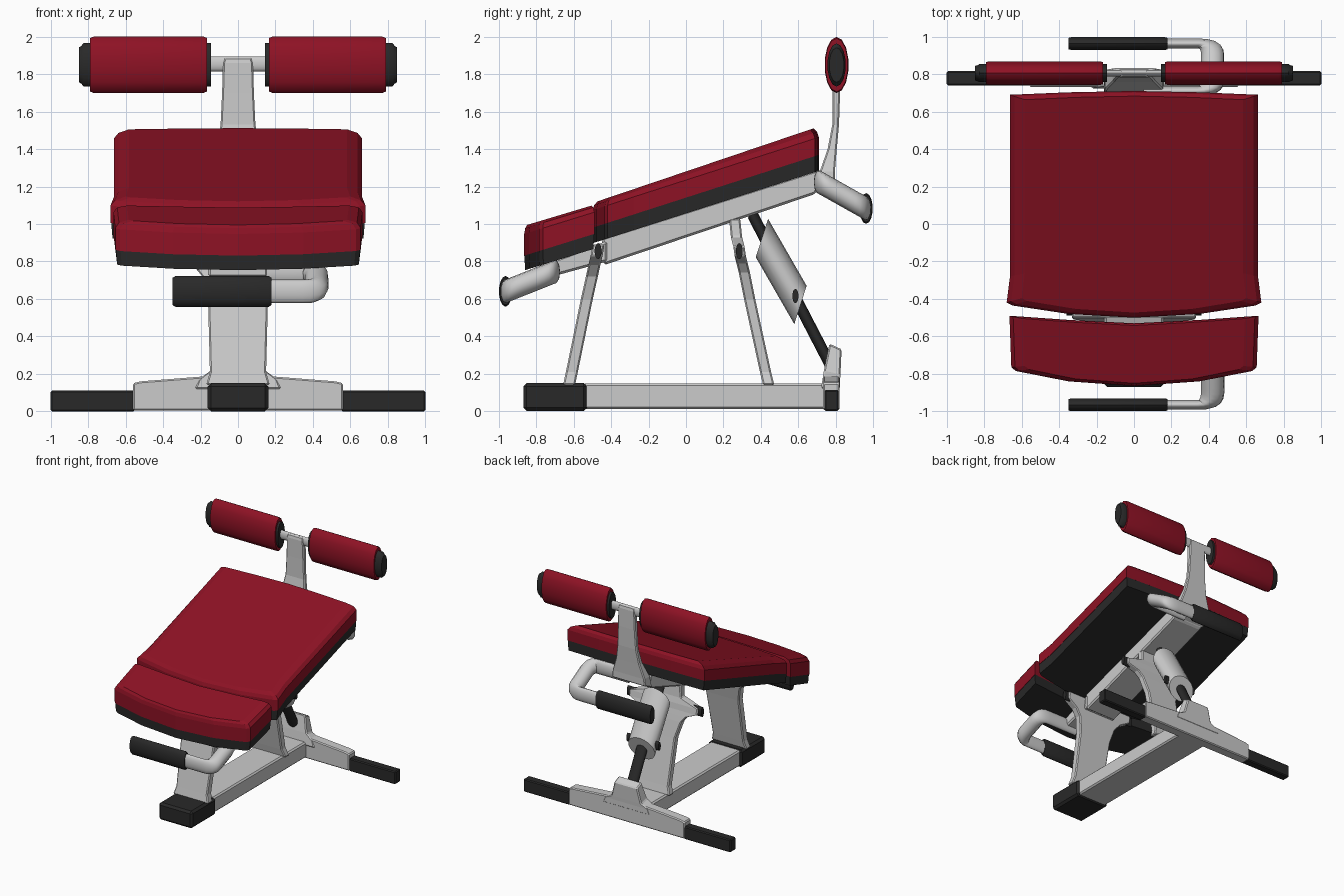
import bpy, bmesh
from mathutils import Vector

if "Cube" in bpy.data.objects:
    bpy.data.objects.remove(bpy.data.objects["Cube"])

S = 0.43  # round parts are flattened along y by this factor


def material(name, col):
    m = bpy.data.materials.new(name)
    m.diffuse_color = (*col, 1)
    m.use_nodes = True
    m.node_tree.nodes["Principled BSDF"].inputs["Base Color"].default_value = m.diffuse_color
    return m


RED = material("red_vinyl", (0.27, 0.006, 0.018))
DARK = material("dark_rubber", (0.022, 0.022, 0.022))
GREY = material("painted_steel", (0.55, 0.55, 0.55))


def finish(bm, name, mat, bevel=0.0, smooth=False):
    bmesh.ops.recalc_face_normals(bm, faces=bm.faces)
    me = bpy.data.meshes.new(name)
    bm.to_mesh(me)
    bm.free()
    ob = bpy.data.objects.new(name, me)
    bpy.context.collection.objects.link(ob)
    me.materials.append(mat)
    if smooth:
        shade(ob)
    if bevel:
        b = ob.modifiers.new("bevel", 'BEVEL')
        b.width, b.segments = bevel, 1
        b.limit_method = 'ANGLE'
    return ob


def shade(ob):
    bpy.ops.object.select_all(action='DESELECT')
    ob.select_set(True)
    bpy.context.view_layer.objects.active = ob
    bpy.ops.object.shade_smooth_by_angle(angle=0.7)


def loft(name, rings, mat, bevel=0.0, smooth=False):
    """Skin closed rings of equal point count and cap the ends."""
    bm = bmesh.new()
    vs = [[bm.verts.new(p) for p in r] for r in rings]
    n = len(vs[0])
    for a, b in zip(vs, vs[1:]):
        for i in range(n):
            j = (i + 1) % n
            bm.faces.new((a[i], a[j], b[j], b[i]))
    bm.faces.new(vs[0])
    bm.faces.new(vs[-1])
    return finish(bm, name, mat, bevel, smooth)


def plate(name, rows, mat=GREY, bevel=0.008):
    """Upright plate from rows of (half width, y0, y1, z at y0, z at y1)."""
    return loft(name, [[(-w, y0, z0), (w, y0, z0), (w, y1, z1), (-w, y1, z1)]
                       for w, y0, y1, z0, z1 in rows], mat, bevel)


def prism(name, yz, x0, x1, mat=GREY, bevel=0.012):
    return loft(name, [[(x, y, z) for y, z in yz] for x in (x0, x1)], mat, bevel)


def rod(name, a, b, r, mat, n=14, ends=()):
    """Flattened cylinder a to b; ends = (t, radius factor) pairs along it."""
    a, b = Vector((a[0], a[1] / S, a[2])), Vector((b[0], b[1] / S, b[2]))
    q = (b - a).to_track_quat('Z', 'Y')
    rings = []
    for t, k in ends or ((0, 1), (1, 1)):
        bm = bmesh.new()
        ring = bmesh.ops.create_circle(bm, segments=n, radius=r * k)['verts']
        pts = [q @ v.co + a.lerp(b, t) for v in ring]
        rings.append([(p.x, p.y * S, p.z) for p in pts])
        bm.free()
    return loft(name, rings, mat, smooth=True)


def pad(name, half, layers, mat):
    """Cushion from a half outline; layers = (x scale, y scale, z at y=0, slope)."""
    outline = half + [(-x, y) for x, y in reversed(half) if x > 0]
    ys = [y for _, y in half]
    c = (min(ys) + max(ys)) / 2
    rings = []
    for sx, sy, z, k in layers:
        pts = [(x * sx, c + (y - c) * sy) for x, y in outline]
        rings.append([(x, y, z + k * y) for x, y in pts])
    return loft(name, rings, mat)


def handle(name, y0, z0, y1, z1):
    """Bent tube from the frame to a side-mounted grip."""
    ym, zm = (y0 + y1) / 2, (z0 + z1) / 2
    path = [(0.05, y0, z0), (0.3, y0, z0), (0.42, y0, z0), (0.42, ym, zm),
            (0.42, y1, z1), (0.3, y1, z1), (0.12, y1, z1)]
    cu = bpy.data.curves.new(name + "_tube", 'CURVE')
    cu.dimensions = '3D'
    cu.bevel_depth, cu.bevel_resolution = 0.063, 3
    cu.use_fill_caps = True
    sp = cu.splines.new('NURBS')
    sp.points.add(len(path) - 1)
    for p, (x, y, z) in zip(sp.points, path):
        p.co = (x, y / S, z, 1)
    sp.order_u, sp.use_endpoint_u, sp.resolution_u = 3, True, 4
    cu.materials.append(GREY)
    ob = bpy.data.objects.new(name + "_tube", cu)
    ob.scale.y = S
    bpy.context.collection.objects.link(ob)
    rod(name + "_grip", (-0.35, y1, z1), (0.18, y1, z1), 0.082, DARK,
        ends=((0, .88), (.03, 1), (.97, 1), (1, .88)))


# Base: long beam with rubber front foot
prism("base_beam", [(-0.55, 0.01), (0.75, 0.01), (0.75, 0.148), (-0.55, 0.148)], -0.145, 0.145)
prism("front_foot", [(-0.87, 0), (-0.53, 0), (-0.53, 0.15), (-0.87, 0.15)],
      -0.162, 0.162, DARK, 0.018)

# Rear crossbar, rubber feet and shock bracket
loft("rear_crossbar", [[(x, 0.732, 0.005), (x, 0.822, 0.005), (x, 0.822, h), (x, 0.732, h)]
                       for x, h in ((-0.56, 0.15), (-0.52, 0.16), (-0.2, 0.185),
                                    (0.2, 0.185), (0.52, 0.16), (0.56, 0.15))], GREY, 0.008)
for s, side in ((-1, "left"), (1, "right")):
    prism(f"rear_foot_{side}", [(0.74, 0), (0.816, 0), (0.816, 0.112), (0.74, 0.112)],
          0.55 * s, 1.0 * s, DARK, 0.008)
plate("shock_bracket", [(0.23, 0.722, 0.824, 0.12, 0.12), (0.21, 0.73, 0.824, 0.17, 0.17),
                        (0.145, 0.738, 0.826, 0.22, 0.2), (0.11, 0.767, 0.832, 0.36, 0.33)])

# Legs flare out to the pivot pins at the top
plate("front_leg", [(w, y - .032, y + .032, z, z) for w, y, z in (
    (.17, -.625, .14), (.15, -.61, .21), (.16, -.53, .6), (.19, -.503, .72),
    (.24, -.49, .78), (.33, -.478, .83), (.33, -.468, .89))])
plate("rear_leg", [(w, y - .03, y + .03, z, z) for w, y, z in (
    (.17, .442, .14), (.145, .425, .21), (.15, .34, .6), (.19, .312, .74),
    (.23, .3, .79), (.33, .29, .83), (.33, .283, .88), (.16, .27, .93), (.15, .26, 1.03))])
rod("front_pivot_pin", (-0.36, -0.47, 0.855), (0.36, -0.47, 0.855), 0.043, DARK)
rod("rear_pivot_pin", (-0.36, 0.285, 0.855), (0.36, 0.285, 0.855), 0.043, DARK)

# Sloping frame under the pads
prism("main_frame_beam", [(-0.44, 0.78), (0.69, 1.16), (0.72, 1.20), (0.70, 1.29), (-0.45, 0.925)],
      -0.15, 0.15)
prism("front_frame_beam", [(-0.73, 0.715), (-0.42, 0.80), (-0.42, 0.91), (-0.73, 0.80)],
      -0.16, 0.16)

# Main pad: dark board below, red cushion above
main = [(0, -.5), (.35, -.48), (.65, -.435), (.68, -.42), (.662, -.28),
        (.662, .69), (.35, .703), (0, .71)]
pad("main_pad_board", main, [(.985, 1, 1.057, .32), (.995, 1, 1.142, .322)], DARK)
pad("main_pad_cushion", main, [(1, 1, 1.141, .322), (1, 1, 1.235, .322),
                               (.965, .985, 1.262, .328), (.88, .955, 1.281, .338)], RED)

# Front pad
front = [(0, -.865), (.35, -.84), (.63, -.785), (.655, -.765), (.665, -.49),
         (.35, -.512), (0, -.53)]
pad("front_pad_board", front, [(.985, .97, 1.02, .31), (.995, 1, 1.1, .31)], DARK)
pad("front_pad_cushion", front, [(1, 1, 1.099, .31), (1, 1, 1.215, .31),
                                 (.97, .97, 1.24, .305), (.89, .92, 1.25, .3)], RED)

# Leg roller post with flared foot
plate("roller_post", [(.16, .69, .795, 1.17, 1.22), (.155, .715, .796, 1.28, 1.28),
                      (.115, .757, .806, 1.4, 1.4), (.093, .782, .818, 1.53, 1.53),
                      (.085, .784, .824, 1.7, 1.7), (.08, .782, .826, 1.86, 1.86),
                      (.07, .788, .82, 1.89, 1.89)])
RY, RZ = 0.805, 1.85
rod("roller_axle", (-0.2, RY, RZ + .005), (0.2, RY, RZ + .005), 0.04, GREY)

# Rollers with end caps, mirrored left and right
for s, side in ((-1, "left"), (1, "right")):
    rod(f"roller_{side}", (s * .165, RY, RZ), (s * .79, RY, RZ), 0.15, RED, 14,
        ((0, .95), (.03, 1), (.97, 1), (1, .95)))
    rod(f"roller_inner_cap_{side}", (s * .145, RY, RZ), (s * .18, RY, RZ), 0.115, DARK)
    rod(f"roller_outer_cap_{side}", (s * .78, RY, RZ), (s * .85, RY, RZ), 0.115, DARK, 14,
        ((0, 1), (.65, 1), (.8, .88), (1, .8)))

# Handles at both ends
handle("front_handle", -0.70, 0.745, -0.965, 0.64)
handle("rear_handle", 0.71, 1.225, 0.963, 1.083)

# Adjusting shock: dark rod through a grey cylinder
rod("shock_rod", (0, 0.345, 1.07), (0, 0.78, 0.23), 0.05, DARK)
rod("shock_cylinder", (0, 0.406, 0.925), (0, 0.612, 0.567), 0.128, GREY, 16)
rod("shock_pin", (-0.155, 0.585, 0.615), (0.155, 0.585, 0.615), 0.038, DARK)
